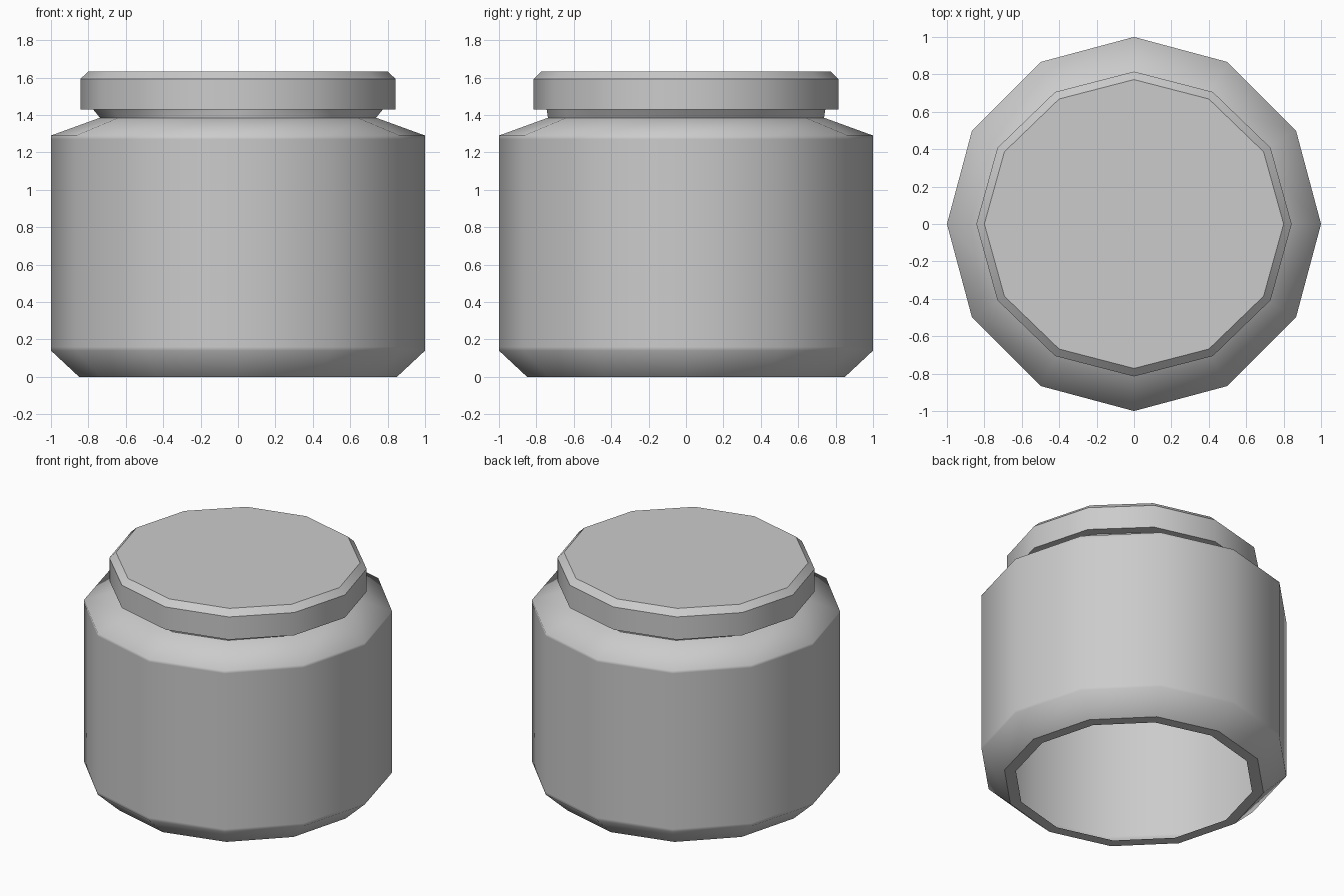
import bpy, bmesh
from math import sin, cos, tau, radians

if "Cube" in bpy.data.objects:
    bpy.data.objects.remove(bpy.data.objects["Cube"])

SIDES = 12
grey = bpy.data.materials.new("grey")
grey.diffuse_color = (0.6, 0.6, 0.6, 1)
grey.use_nodes = True
grey.node_tree.nodes["Principled BSDF"].inputs["Base Color"].default_value = grey.diffuse_color


def lathe(name, rings, angle, cap_top=False):
    """Skin 12-sided rings given as (x radius, y radius, z), in outward-facing order."""
    bm = bmesh.new()
    loops = [[bm.verts.new((rx * cos(tau * i / SIDES), ry * sin(tau * i / SIDES), z))
              for i in range(SIDES)] for rx, ry, z in rings]
    for low, high in zip(loops, loops[1:]):
        for i in range(SIDES):
            j = (i + 1) % SIDES
            bm.faces.new((low[i], low[j], high[j], high[i]))
    if cap_top:
        bm.faces.new(loops[-1])
    mesh = bpy.data.meshes.new(name)
    bm.to_mesh(mesh)
    bm.free()
    mesh.materials.append(grey)
    obj = bpy.data.objects.new(name, mesh)
    bpy.context.collection.objects.link(obj)
    bpy.ops.object.select_all(action='DESELECT')
    obj.select_set(True)
    bpy.context.view_layer.objects.active = obj
    bpy.ops.object.shade_smooth_by_angle(angle=radians(angle))
    return obj


# Jar body: bottom chamfer, wall (with holding loops) and sloping shoulder, flaring neck
lathe("jar_body", [(0.85, 0.85, 0), (1, 1, 0.14), (1, 1, 0.16), (1, 1, 1.27), (1, 1, 1.29),
                   (0.738, 0.738, 1.385), (0.775, 0.745, 1.43)], 75)

# Open base: flat standing ring around the hollow
lathe("base_ring", [(0.775, 0.775, 0), (0.85, 0.85, 0)], 35)

# Lid: underside lip, rim and chamfered flat top
lathe("lid", [(0.775, 0.745, 1.43), (0.843, 0.815, 1.43), (0.843, 0.815, 1.592),
              (0.80, 0.772, 1.633)], 40, cap_top=True)
